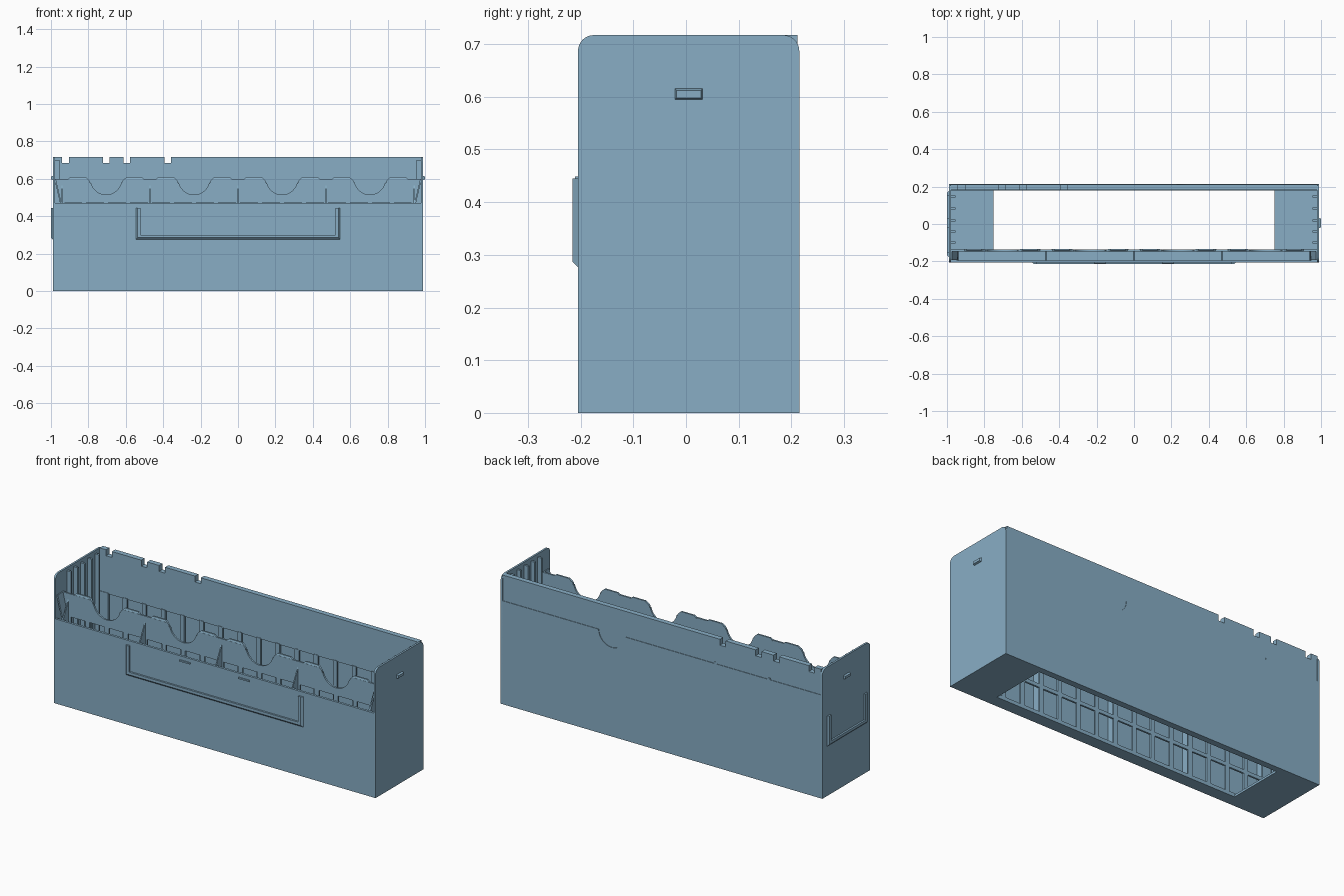
import bpy, bmesh, math

if "Cube" in bpy.data.objects:
    bpy.data.objects.remove(bpy.data.objects["Cube"])

mat = bpy.data.materials.new("dusty_blue")
mat.diffuse_color = (0.246, 0.423, 0.558, 1)
mat.use_nodes = True
mat.node_tree.nodes["Principled BSDF"].inputs["Base Color"].default_value = mat.diffuse_color


def finish(name, bm):
    bmesh.ops.recalc_face_normals(bm, faces=bm.faces)
    me = bpy.data.meshes.new(name)
    bm.to_mesh(me)
    bm.free()
    me.materials.append(mat)
    ob = bpy.data.objects.new(name, me)
    bpy.context.collection.objects.link(ob)
    return ob


def to3d(axis, p, d):
    """Place a 2D profile point at depth d along the given axis."""
    return {'X': (d, p[0], p[1]), 'Y': (p[0], d, p[1]), 'Z': (p[0], p[1], d)}[axis]


def loft(bm, axis, pts_a, a, pts_b, b):
    va = [bm.verts.new(to3d(axis, p, a)) for p in pts_a]
    vb = [bm.verts.new(to3d(axis, p, b)) for p in pts_b]
    n = len(va)
    bm.faces.new(va)
    bm.faces.new(vb[::-1])
    for i in range(n):
        bm.faces.new((va[i], va[(i + 1) % n], vb[(i + 1) % n], vb[i]))


def prism(name, axis, pts, a, b, pts_b=None):
    bm = bmesh.new()
    loft(bm, axis, pts, a, pts_b or pts, b)
    return finish(name, bm)


def rect(u0, u1, v0, v1):
    return [(u0, v0), (u1, v0), (u1, v1), (u0, v1)]


def boxes(name, items):
    """Several boxes (x0, x1, y0, y1, z0, z1) joined as one part."""
    bm = bmesh.new()
    for x0, x1, y0, y1, z0, z1 in items:
        loft(bm, 'Z', rect(x0, x1, y0, y1), z0, rect(x0, x1, y0, y1), z1)
    return finish(name, bm)


def arc(cx, cz, r, a0, a1, n):
    return [(cx + r * math.cos(math.radians(a0 + (a1 - a0) * i / n)),
             cz + r * math.sin(math.radians(a0 + (a1 - a0) * i / n))) for i in range(n + 1)]


# Floor with large central opening
boxes("floor", [(-.99, -.75, -.205, .215, 0, .012), (.75, .99, -.205, .215, 0, .012),
                (-.75, .75, -.205, -.137, 0, .012), (-.75, .75, .18, .215, 0, .012)])

# Side walls with rounded top corners
side = [(-.205, 0), (.215, 0)] + arc(.185, .687, .03, 0, 90, 8) + arc(-.175, .687, .03, 90, 180, 8)
for s, label in ((-1, "left"), (1, "right")):
    prism(label + "_wall", 'X', side, s * .99, s * .979)
    # Vertical ribs on the inside of the end wall
    boxes(label + "_ribs", [(min(s * .98, s * .955), max(s * .98, s * .955), y - .006, y + .006, .01, .7)
                            for y in (.147, .083, .019, -.04, -.099)])
    # Small catch on the outside
    prism(label + "_catch", 'X', rect(-.022, .032, .594, .616), s * .988,
          s * 1.0, rect(-.018, .028, .598, .612))

# Outer front wall
boxes("front_wall", [(-.985, .985, -.205, -.192, 0, .47)])

# Outer back wall with a finger notch in its upper edge
prism("back_wall", 'Y', [(-.985, 0), (.985, 0), (.985, .575)]
      + arc(.307, .575, .08, 0, -180, 20) + [(-.985, .575)], .205, .215)

# Upper back panel with slots in the top edge
top = [(-.98, .475), (.98, .475), (.98, .717)]
for x in (-.375, -.595, -.705, -.922):
    top += [(x + .018, .717), (x + .018, .684), (x - .018, .684), (x - .018, .717)]
prism("back_panel", 'Y', top + [(-.98, .717)], .183, .212)


# Lattice walls on the inside, four columns per compartment
def lattice(name, y0, y1):
    items = [(-.98, -.925, y0, y1, 0, .48), (.925, .98, y0, y1, 0, .48)]
    items += [(-.94 + .1175 * i - .013, -.94 + .1175 * i + .013, y0, y1, 0, .48) for i in range(1, 16)]
    items += [(-.98, .98, y0, y1, z, z + .02) for z in (0, .155, .31)]
    boxes(name, items)


lattice("front_lattice", -.147, -.137)
lattice("back_lattice", .18, .19)

# Solid upper front panel with four flared thumb notches
panel = [(-.98, .473), (.98, .473), (.98, .6)]
centres = (.705, .235, -.235, -.705)
for c in centres:
    panel += arc(c + .107, .578, .022, 90, 180, 5)
    panel += arc(c, .598, .083, -12, -168, 20)
    panel += arc(c - .107, .578, .022, 0, 90, 5)
prism("notched_panel", 'Y', panel + [(-.98, .6)], -.147, -.137)

# Rounded lips on the panel's top edge
bm = bmesh.new()
for c in centres:
    for x in (c - .15, c + .15):
        loft(bm, 'Z', rect(x - .055, x + .055, -.147, -.134), .597,
             rect(x - .04, x + .04, -.143, -.134), .61)
finish("panel_lips", bm)

# Sloping dividers in the front pocket
bm = bmesh.new()
tri = [(-.195, .01), (-.14, .01), (-.14, .565), (-.147, .565), (-.195, .47)]
for x in (-.942, -.47, 0, .47, .942):
    loft(bm, 'X', tri, x - .003, tri, x + .003)
finish("pocket_dividers", bm)

# Slanted guides at the pocket ends
for s, label in ((-1, "left"), (1, "right")):
    prism(label + "_pocket_guide", 'Y',
          [(s * .94, .455), (s * .948, .455), (s * .982, .6), (s * .974, .6)], -.192, -.145)


# U-shaped label holders with bevelled outer edges
def holder(name, axis, c, w, base, out):
    def u(g):
        o, i = w - g, w - .026
        return [(c - o, .445), (c - o, .275 + g), (c + o, .275 + g), (c + o, .445),
                (c + i, .445), (c + i, .301), (c - i, .301), (c - i, .445)]
    prism(name, axis, u(0), base, out, u(.011))


holder("front_label_holder", 'Y', 0, .547, -.204, -.215)
holder("left_label_holder", 'X', 0, .177, -.989, -1.0)

# Small retaining nibs above the front holder
boxes("label_nibs", [(x - .033, x + .033, -.211, -.204, .441, .449) for x in (-.182, .182)])

# Tiny hinge bumps on the back seam
boxes("back_nibs", [(x - .007, x + .007, .21, .215, .57, .585) for x in (-.33, -.66)])

bpy.ops.object.select_all(action='SELECT')
bpy.context.view_layer.objects.active = bpy.data.objects["floor"]
bpy.ops.object.shade_smooth_by_angle(angle=math.radians(30))
